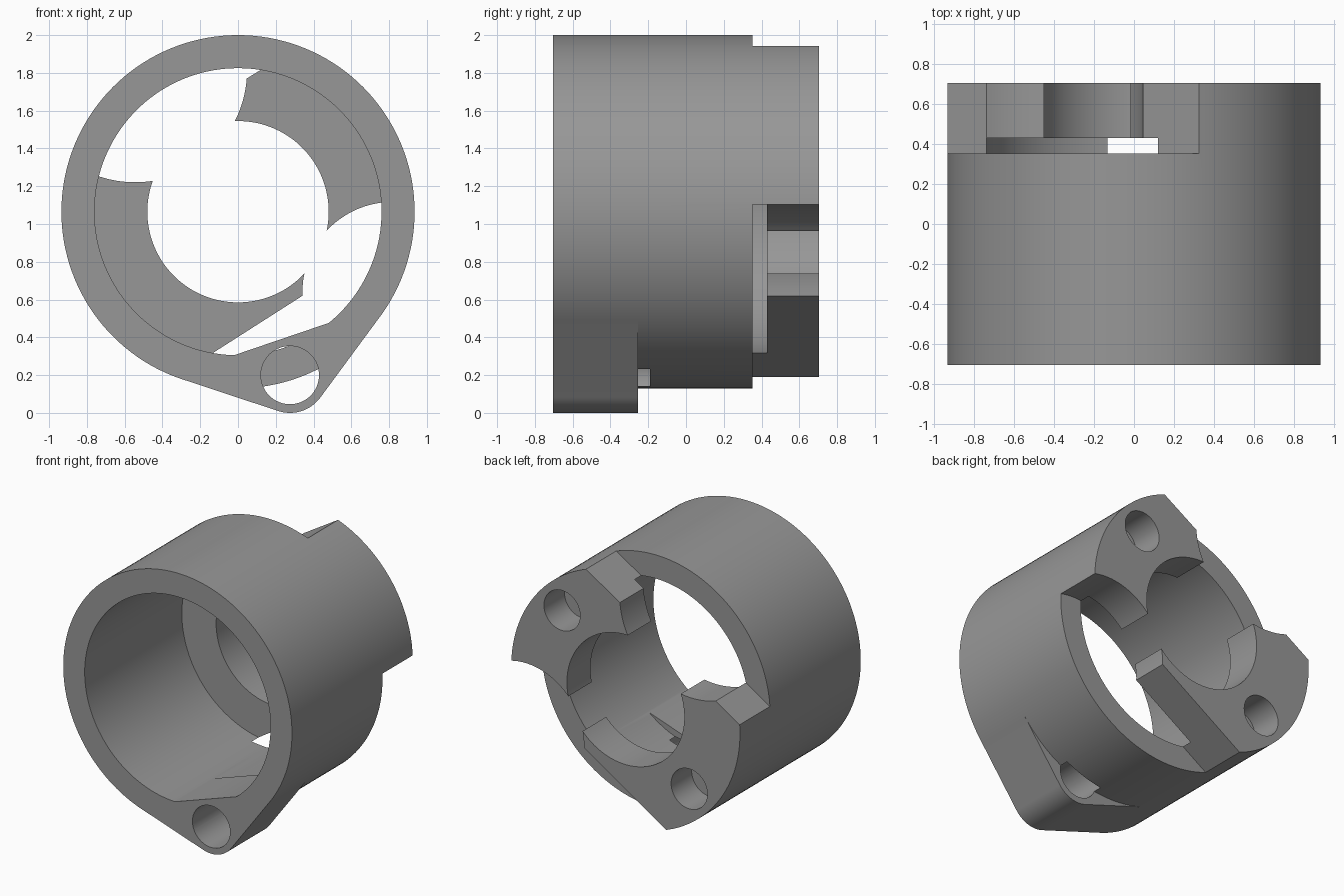
import bpy, bmesh, math

if "Cube" in bpy.data.objects:
    bpy.data.objects.remove(bpy.data.objects["Cube"])

CZ = 1.065                      # height of the housing axis
R_OUT, R_IN, R_BORE = 0.935, 0.76, 0.48
FRONT, STEP, FLANGE, BACK = -0.705, 0.352, 0.43, 0.705
LUG_BACK = -0.255
LUG = (0.275, 0.2)
N = 144

grey = bpy.data.materials.new("plain grey")
grey.diffuse_color = (0.31, 0.31, 0.31, 1)
grey.use_nodes = True
grey.node_tree.nodes["Principled BSDF"].inputs["Base Color"].default_value = grey.diffuse_color


def circle(cx, cz, r, n=N):
    return [(cx + r * math.cos(2 * math.pi * i / n),
             cz + r * math.sin(2 * math.pi * i / n)) for i in range(n)]


def arc(cx, cz, r, a0, a1, n=40):
    return [(cx + r * math.cos(a0 + (a1 - a0) * i / n),
             cz + r * math.sin(a0 + (a1 - a0) * i / n)) for i in range(n + 1)]


def prism(name, outline, y0, y1):
    """Extrude an x-z outline along y."""
    bm = bmesh.new()
    face = bm.faces.new([bm.verts.new((x, y0, z)) for x, z in outline])
    ext = bmesh.ops.extrude_face_region(bm, geom=[face])
    verts = [v for v in ext["geom"] if isinstance(v, bmesh.types.BMVert)]
    bmesh.ops.translate(bm, verts=verts, vec=(0, y1 - y0, 0))
    bmesh.ops.recalc_face_normals(bm, faces=bm.faces)
    mesh = bpy.data.meshes.new(name)
    bm.to_mesh(mesh)
    bm.free()
    mesh.materials.append(grey)
    ob = bpy.data.objects.new(name, mesh)
    bpy.context.collection.objects.link(ob)
    return ob


def combine(target, tool, operation):
    mod = target.modifiers.new("combine", 'BOOLEAN')
    mod.operation, mod.solver, mod.object = operation, 'EXACT', tool
    bpy.context.view_layer.objects.active = target
    bpy.ops.object.modifier_apply(modifier=mod.name)
    bpy.data.objects.remove(tool, do_unlink=True)


# Round housing
housing = prism("housing", circle(0, CZ, R_OUT), FRONT, BACK)

# Lug blended into the front of the housing by tangent lines
dx, dz = LUG[0], LUG[1] - CZ
phi = math.atan2(dz, dx) % (2 * math.pi)
alpha = math.acos((R_OUT - 0.2) / math.hypot(dx, dz))
lug_outline = arc(*LUG, 0.2, phi - alpha, phi + alpha)
first = math.ceil((phi + alpha) * N / (2 * math.pi))
last = math.floor((phi - alpha) * N / (2 * math.pi)) + N
lug_outline += [(R_OUT * math.cos(2 * math.pi * i / N),
                 CZ + R_OUT * math.sin(2 * math.pi * i / N))
                for i in range(first, last + 1)]
combine(housing, prism("lug", lug_outline, FRONT, LUG_BACK), 'UNION')

# Wide front cavity, then the smaller bore through the rear flange
combine(housing, prism("cavity", circle(0, CZ, R_IN), FRONT - 0.1, FLANGE), 'DIFFERENCE')
combine(housing, prism("bore", circle(0, CZ, R_BORE), 0, BACK + 0.1), 'DIFFERENCE')

# Flat pad inside the cavity above the lug hole
pad = [(-0.025, 0.304), (0.483, 0.477), (0.5, 0.4), (0.0, 0.25)]
combine(housing, prism("pad", pad, FRONT, LUG_BACK), 'UNION')

# Upper left notch between the rear tabs
cx, cz = -0.546, 1.815
a0 = math.atan2(1.26 - cz, -0.735 - cx)
a1 = math.atan2(1.77 - cz, 0.05 - cx)
notch = arc(cx, cz, 0.594, a0, a1)
notch += [(0.325, 1.942), (0.6, 2.112), (-0.5, 2.7), (-1.7, 2.0), (-1.2, 0.96)]
combine(housing, prism("upper_notch", notch, STEP, BACK + 0.1), 'DIFFERENCE')

# Lower right notch between the rear tabs
cx, cz = 0.82, 0.638
a0 = math.atan2(1.103 - cz, 0.934 - cx)
a1 = math.atan2(0.62 - cz, 0.34 - cx) + 2 * math.pi
notch = arc(cx, cz, 0.479, a0, a1)
notch += [(-0.332, 0.19), (-0.6, 0.019), (-0.2, -0.5), (1.6, -0.5), (1.6, 1.1)]
combine(housing, prism("lower_notch", notch, STEP, BACK + 0.1), 'DIFFERENCE')

# Lug hole and the two blind holes in the rear tabs
combine(housing, prism("lug_hole", circle(*LUG, 0.154, 64), FRONT - 0.1, -0.19), 'DIFFERENCE')
for s in (1, -1):
    hole = circle(0.52 * s, CZ + 0.52 * s, 0.148, 64)
    combine(housing, prism("tab_hole", hole, BACK - 0.24, BACK + 0.1), 'DIFFERENCE')

# Smooth curved walls with crisp edges
bpy.ops.object.select_all(action='DESELECT')
housing.select_set(True)
bpy.context.view_layer.objects.active = housing
bpy.ops.object.shade_smooth_by_angle(angle=math.radians(25))
